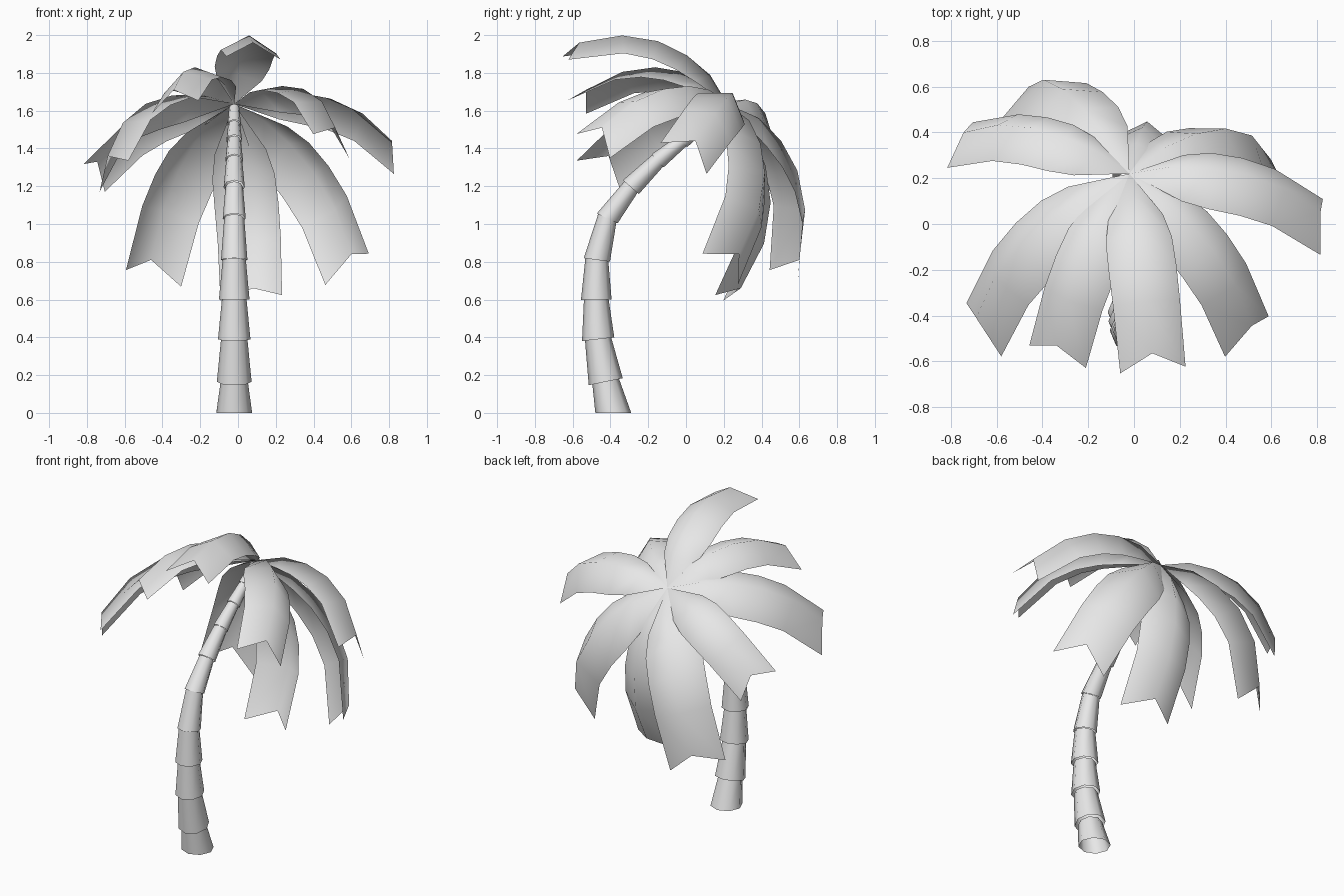
import bpy
import bmesh
from mathutils import Vector

cube = bpy.data.objects.get("Cube")
if cube:
    bpy.data.objects.remove(cube, do_unlink=True)

SIDES = 8
CROWN = Vector((-0.02, 0.22, 1.635))


def make_material(name, colour):
    mat = bpy.data.materials.new(name)
    mat.use_nodes = True
    mat.diffuse_color = colour
    bsdf = next(n for n in mat.node_tree.nodes if n.type == 'BSDF_PRINCIPLED')
    bsdf.inputs["Base Color"].default_value = colour
    return mat


grey = make_material("pale grey", (0.8, 0.8, 0.8, 1))


def finish(bm, name):
    """Turn a bmesh into a smooth shaded object."""
    mesh = bpy.data.meshes.new(name)
    for face in bm.faces:
        face.smooth = True
    bm.to_mesh(mesh)
    bm.free()
    mesh.materials.append(grey)
    bpy.context.collection.objects.link(bpy.data.objects.new(name, mesh))


# Trunk: leaning stack of open tapered collars, each given as (y, z, lower radius)
collars = [(-.385, 0, .095), (-.425, .165, .092), (-.465, .39, .086),
           (-.475, .6, .081), (-.472, .81, .07), (-.417, 1.03, .061),
           (-.292, 1.195, .056), (-.15, 1.335, .047), (-.02, 1.44, .042),
           (.09, 1.525, .036), (.2, 1.615, .03)]
centres = [Vector((CROWN.x, y, z)) for y, z, r in collars]


def axis_at(i):
    if i == 0:
        return Vector((0, 0, 1))
    return (centres[min(i + 1, len(centres) - 1)] - centres[i - 1]).normalized()


def add_ring(bm, centre, axis, radius):
    ring = bmesh.ops.create_circle(bm, segments=SIDES, radius=radius)["verts"]
    turn = Vector((0, 0, 1)).rotation_difference(axis)
    for v in ring:
        v.co = turn @ v.co + centre
    return ring


bm = bmesh.new()
for i in range(len(collars) - 1):
    radius = collars[i][2]
    low = add_ring(bm, centres[i], axis_at(i), radius)
    high = add_ring(bm, centres[i + 1], axis_at(i + 1), radius * 0.76)
    for k in range(SIDES):
        n = (k + 1) % SIDES
        bm.faces.new((low[k], low[n], high[n], high[k]))
bmesh.ops.recalc_face_normals(bm, faces=bm.faces)
finish(bm, "trunk")

# One frond shape, as fractions of its chord: ridge position and height, then the
# half width, drop below the ridge and forward reach of the edges at each station
ALONG = (0, .17, .35, .55, .77, 1)
HEIGHT = (0, .125, .182, .195, .143, 0)
HALF_WIDTH = (0, .14, .17, .174, .172, .168)
DROP = (0, .105, .112, .112, .1, .08)
REACH = (0, .05, .03, .02, .01, .1)
LAST = len(ALONG) - 1


def make_frond(name, middle, notch):
    """Arch a ridge from the crown to the notch, bowed towards the middle point."""
    chord = Vector(notch) - CROWN
    size = chord.length
    along = chord / size
    bow = Vector(middle) - CROWN
    up = (bow - along * bow.dot(along)).normalized()
    side = up.cross(along)
    ridge = [CROWN + (along * a + up * h) * size for a, h in zip(ALONG, HEIGHT)]

    bm = bmesh.new()
    spine = [bm.verts.new(point) for point in ridge]
    left, right = [spine[0]], [spine[0]]
    for i in range(1, LAST + 1):
        tangent = (ridge[min(i + 1, LAST)] - ridge[i - 1]).normalized()
        lift = tangent.cross(side)
        base = ridge[i] + (tangent * REACH[i] - lift * DROP[i]) * size
        for edge, sign in ((left, 1), (right, -1)):
            edge.append(bm.verts.new(base + side * sign * HALF_WIDTH[i] * size))
    bm.faces.new((spine[0], spine[1], left[1]))
    bm.faces.new((spine[0], right[1], spine[1]))
    for i in range(1, LAST):
        bm.faces.new((spine[i], spine[i + 1], left[i + 1], left[i]))
        bm.faces.new((spine[i + 1], spine[i], right[i], right[i + 1]))
    finish(bm, name)


# Each frond: a point near the middle of its ridge, and the notch at its tip
fronds = {
    "front": ((.035, -.12, 1.97), (.08, -.565, 1.96)),
    "front_right": ((-.22, -.14, 1.835), (-.34, -.53, 1.71)),
    "right_front": ((-.46, -.05, 1.66), (-.69, -.41, 1.36)),
    "right": ((-.404, .42, 1.615), (-.745, .4, 1.33)),
    "back_right": ((-.28, .565, 1.35), (-.46, .6, .81)),
    "back": ((.05, .45, 1.2), (.08, .29, .66)),
    "back_left": ((.365, .425, 1.33), (.6, .28, .84)),
    "left": ((.46, .235, 1.69), (.815, .05, 1.44)),
    "front_left": ((.316, -.08, 1.72), (.515, -.445, 1.51)),
}
for place, (middle, notch) in fronds.items():
    make_frond(place + "_frond", middle, notch)
